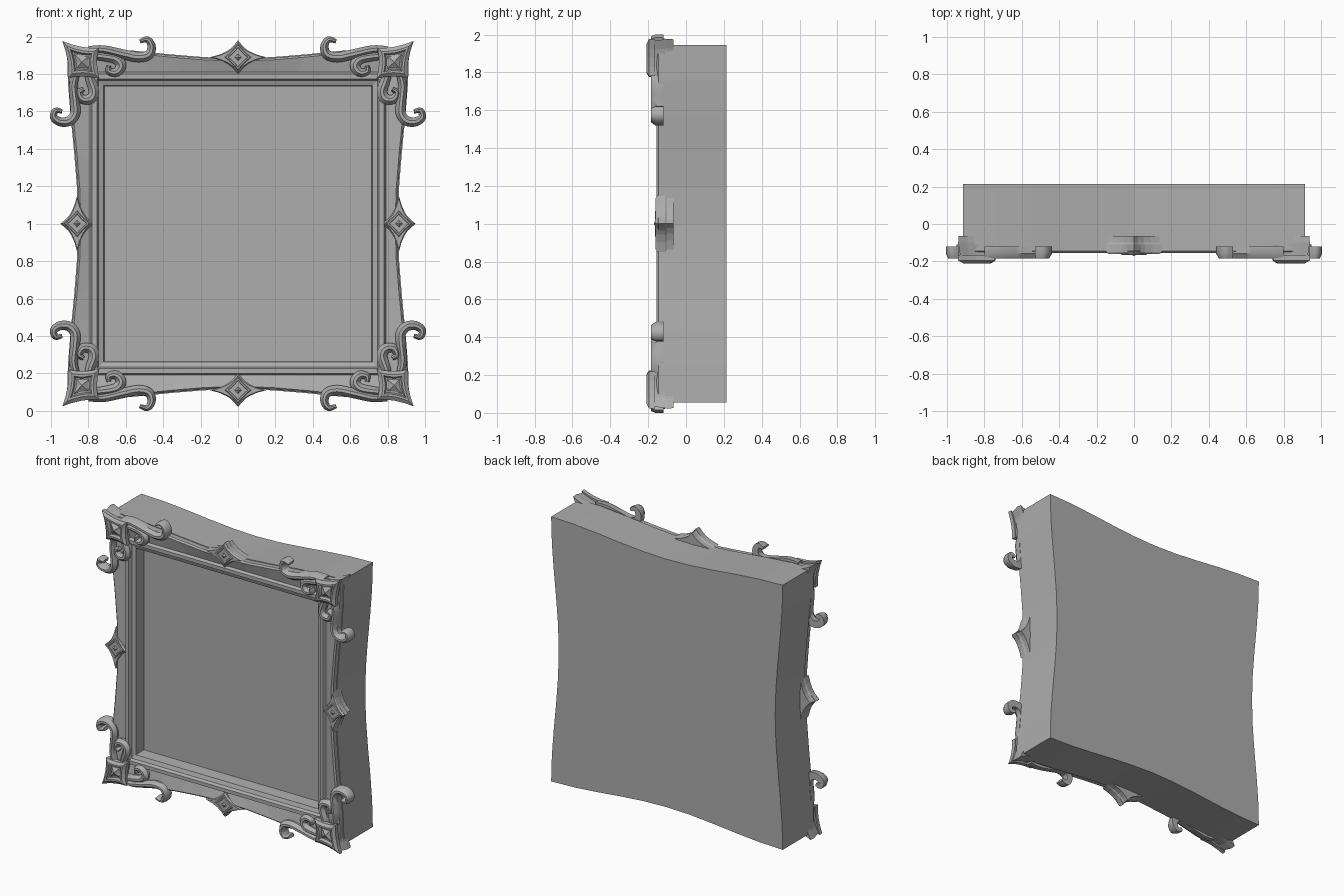
import bpy, bmesh, math
from mathutils import Vector

if "Cube" in bpy.data.objects:
    bpy.data.objects.remove(bpy.data.objects["Cube"])

# plain mid grey shared by all parts
grey = bpy.data.materials.new("mid_grey")
grey.diffuse_color = (.42, .42, .42, 1)
grey.use_nodes = True
grey.node_tree.nodes["Principled BSDF"].inputs["Base Color"].default_value = grey.diffuse_color


def finish(name, verts, faces, smooth=False):
    me = bpy.data.meshes.new(name)
    me.from_pydata(verts, [], faces)
    me.materials.append(grey)
    bm = bmesh.new()
    bm.from_mesh(me)
    bmesh.ops.recalc_face_normals(bm, faces=bm.faces)
    bm.to_mesh(me)
    bm.free()
    ob = bpy.data.objects.new(name, me)
    bpy.context.collection.objects.link(ob)
    if smooth:
        bpy.ops.object.select_all(action='DESELECT')
        ob.select_set(True)
        bpy.context.view_layer.objects.active = ob
        bpy.ops.object.shade_smooth_by_angle(angle=math.radians(35))
    return ob


def loft(name, rings, smooth=False):
    """Skin a list of equal closed rings and cap both ends."""
    n = len(rings[0])
    verts = [v for r in rings for v in r]
    faces = [tuple(range(n)), tuple(range(len(verts) - n, len(verts)))]
    for k in range(len(rings) - 1):
        a = k * n
        for i in range(n):
            j = (i + 1) % n
            faces.append((a + i, a + j, a + n + j, a + n + i))
    return finish(name, verts, faces, smooth)


def frame_ring(hx, hz, y, dip=0.0, seg=10):
    """Rectangle around (0, 1) whose sides bow inwards by dip."""
    pts = []
    for side in range(4):
        for i in range(seg):
            t = -1 + 2 * i / seg
            b = dip * (1 + math.cos(math.pi * t)) / 2
            x, z = [(t * hx, -hz + b), (hx - b, t * hz),
                    (-t * hx, hz - b), (-hx + b, -t * hz)][side]
            pts.append((x, y, 1 + z))
    return pts


def star_ring(tips, c, scale, y, pinch, sx=1, sz=1, seg=4):
    """Four tips joined by concave curves."""
    pts = []
    for k in range(4):
        a, b = Vector(tips[k]), Vector(tips[(k + 1) % 4])
        m = (a + b) / 2 * pinch
        for i in range(seg):
            t = i / seg
            p = (a * (1 - t) ** 2 + m * 2 * t * (1 - t) + b * t * t) * scale
            pts.append((sx * (c[0] + p.x), y, 1 + sz * (c[1] + p.y)))
    return pts


def star(name, tips, c, levels, pinch, sx=1, sz=1):
    return loft(name, [star_ring(tips, c, s, y, pinch, sx, sz) for s, y in levels])


def spline(pts, sub=4):
    P = [Vector(p) for p in pts]
    P = [2 * P[0] - P[1]] + P + [2 * P[-1] - P[-2]]
    out = []
    for i in range(1, len(P) - 2):
        a, b, c, d = P[i - 1:i + 3]
        for k in range(sub):
            t = k / sub
            out.append(0.5 * (2 * b + (c - a) * t + (2 * a - 5 * b + 4 * c - d) * t * t
                              + (3 * b - a - 3 * c + d) * t ** 3))
    return out + [P[-2]]


def scroll(name, pts, width, y0, y1, sx, sz):
    """Tapered ribbon with a bevelled front, swept along a curl."""
    path = spline(pts)
    n = len(path) - 1
    rings = []
    for i, p in enumerate(path):
        d = (path[min(i + 1, n)] - path[max(i - 1, 0)]).normalized()
        nrm = Vector((-d.y, d.x))
        t = i / n
        w = width * (0.3 + 0.7 * math.sin(math.pi * (0.2 + 0.75 * t)))
        ring = []
        for o, f in [(-1, 0), (-1, .6), (-.3, 1), (.3, 1), (1, .6), (1, 0)]:
            q = p + nrm * o * w
            ring.append((sx * q.x, y0 + (y1 - y0) * f, 1 + sz * (q.y - 1)))
        rings.append(ring)
    return loft(name, rings, True)


# frame body: bowed block, moulding steps and recessed panel
loft("frame_body", [
    frame_ring(.915, .945, .215, .06),
    frame_ring(.915, .945, -.11, .06),
    frame_ring(.91, .94, -.11, .06),
    frame_ring(.91, .94, -.145, .06),
    frame_ring(.90, .93, -.155, .06),
    frame_ring(.79, .81, -.135),
    frame_ring(.78, .80, -.155),
    frame_ring(.755, .775, -.155),
    frame_ring(.745, .765, -.135),
    frame_ring(.72, .738, -.125),
    frame_ring(.715, .733, -.04),
])

# diamonds in the middle of each side
gem = [(1, -.145), (.72, -.165), (.6, -.165), (.5, -.15), (.4, -.15), (.03, -.17)]
for name, c, wide in [("top", (0, .89), 0), ("bottom", (0, -.89), 0),
                      ("left", (-.86, 0), 1), ("right", (.86, 0), 1)]:
    rx, rz = (.085, .15) if wide else (.15, .085)
    star(name + "_wing_plate", [(rx, 0), (0, rz), (-rx, 0), (0, -rz)], c,
         [(.9, -.065), (.9, -.10), (1, -.11), (1, -.15), (.9, -.16)], .55)
    r = .09
    star(name + "_diamond", [(r, 0), (0, r), (-r, 0), (0, -r)], c,
         [(1, -.11)] + gem, .88)

# scroll paths for the top right corner
scrolls = {
    "top_scroll": ([(.80, 1.93), (.72, 1.93), (.61, 1.905), (.53, 1.89), (.475, 1.905),
                    (.462, 1.95), (.485, 1.985), (.525, 1.975)], .027, -.12, -.185),
    "side_scroll": ([(.86, 1.82), (.88, 1.74), (.872, 1.65), (.87, 1.59), (.90, 1.55),
                     (.95, 1.545), (.985, 1.57), (.975, 1.605), (.94, 1.60)], .027, -.12, -.185),
    "inner_top_scroll": ([(.80, 1.90), (.72, 1.895), (.65, 1.88), (.625, 1.845),
                          (.65, 1.81), (.69, 1.815), (.69, 1.845)], .028, -.12, -.18),
    "inner_side_scroll": ([(.81, 1.84), (.79, 1.77), (.77, 1.71), (.785, 1.67),
                           (.83, 1.665), (.85, 1.70), (.825, 1.72)], .028, -.12, -.18),
}
tips = [(.105, .112), (-.09, .075), (-.095, -.09), (.07, -.085)]

# corner ornaments, mirrored to all four corners
for sx in (-1, 1):
    for sz in (-1, 1):
        tag = ("left" if sx < 0 else "right") + ("_lower" if sz < 0 else "_upper")
        c = (.835, .865)
        star(tag + "_corner_backing", tips, c,
             [(.98, -.065), (1, -.10), (.9, -.17)], .6, sx, sz)
        star(tag + "_corner_star", tips, c,
             [(1, -.165), (1, -.195), (.75, -.21), (.6, -.21), (.5, -.19),
              (.4, -.19), (.03, -.21)], .75, sx, sz)
        for name, (pts, w, y0, y1) in scrolls.items():
            scroll(tag + "_" + name, pts, w, y0, y1, sx, sz)
